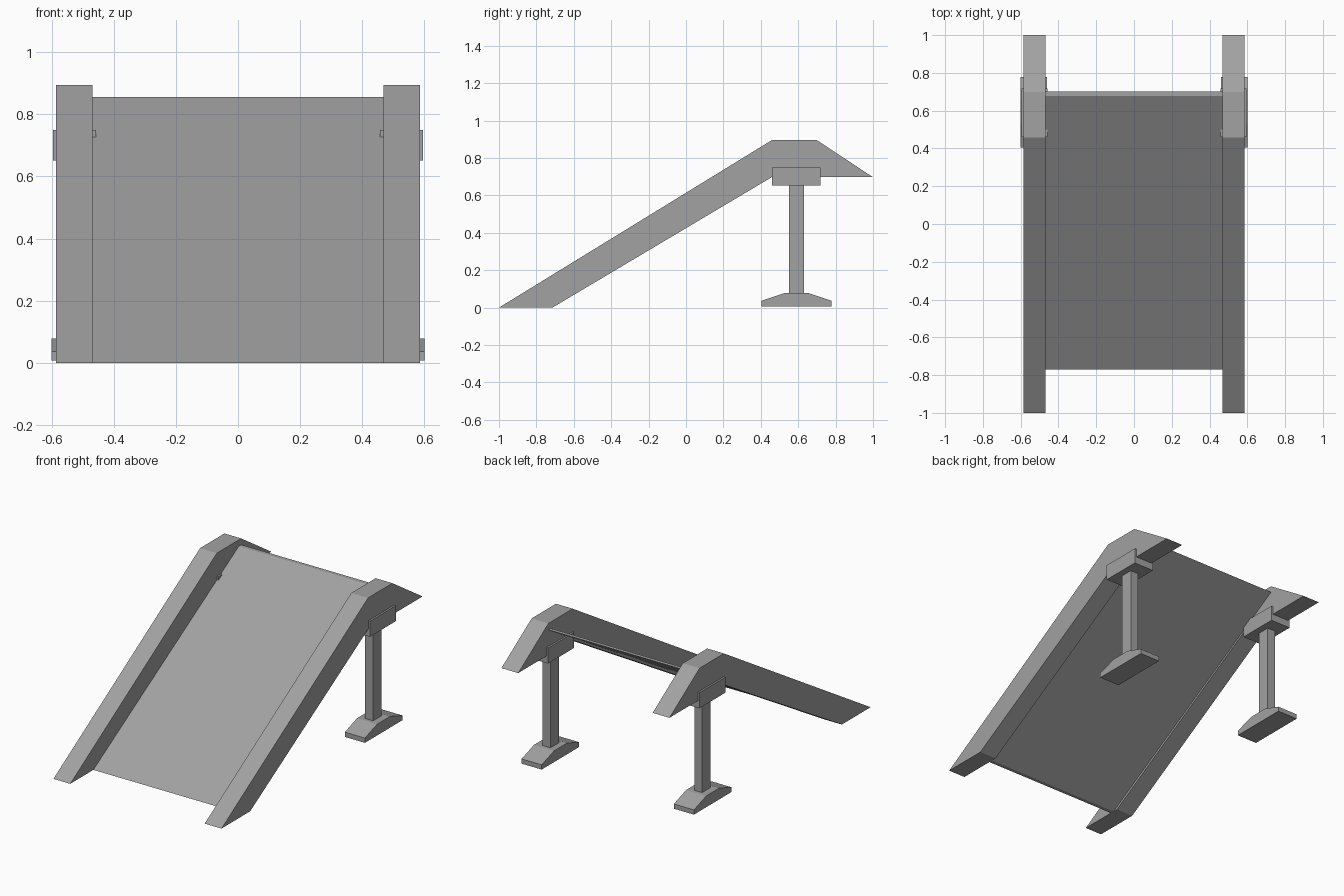
import bpy, bmesh

if "Cube" in bpy.data.objects:
    bpy.data.objects.remove(bpy.data.objects["Cube"])

# Dark grey finish shared by all parts
grey = bpy.data.materials.new("dark_grey")
grey.diffuse_color = (0.36, 0.36, 0.36, 1)
grey.use_nodes = True
grey.node_tree.nodes["Principled BSDF"].inputs["Base Color"].default_value = grey.diffuse_color


def extrude_profile(name, profile, x0, x1):
    """Solid made from a (y, z) side profile swept from x0 to x1."""
    bm = bmesh.new()
    face = bm.faces.new([bm.verts.new((x0, y, z)) for y, z in profile])
    res = bmesh.ops.extrude_face_region(bm, geom=[face], use_keep_orig=True)
    moved = [g for g in res["geom"] if isinstance(g, bmesh.types.BMVert)]
    bmesh.ops.translate(bm, verts=moved, vec=(x1 - x0, 0, 0))
    bmesh.ops.recalc_face_normals(bm, faces=bm.faces)
    mesh = bpy.data.meshes.new(name)
    bm.to_mesh(mesh)
    bm.free()
    mesh.materials.append(grey)
    obj = bpy.data.objects.new(name, mesh)
    bpy.context.collection.objects.link(obj)
    return obj


def rect(y0, y1, z0, z1):
    return [(y0, z0), (y1, z0), (y1, z1), (y0, z1)]


# Side profiles
RAIL = [(-1, 0), (-0.714, 0), (0.458, 0.697), (1, 0.697), (0.70, 0.895), (0.458, 0.895)]
FOOT = [(0.405, 0.007), (0.778, 0.007), (0.778, 0.037), (0.655, 0.078), (0.527, 0.078), (0.405, 0.037)]
DECK = [(-0.77, 0), (-0.746, 0), (0.701, 0.855), (0.677, 0.855)]

# Sloping deck between the rails
extrude_profile("deck", DECK, -0.47, 0.47)

# Rail and support leg on each side
for side, s in (("left", -1), ("right", 1)):
    for part, profile, inner, outer in (
        ("rail", RAIL, 0.468, 0.585),
        ("foot", FOOT, 0.46, 0.60),
        ("post", rect(0.55, 0.632, 0.07, 0.67), 0.50, 0.555),
        ("bracket", rect(0.46, 0.718, 0.652, 0.75), 0.457, 0.596),
    ):
        extrude_profile(f"{side}_{part}", profile, s * inner, s * outer)
